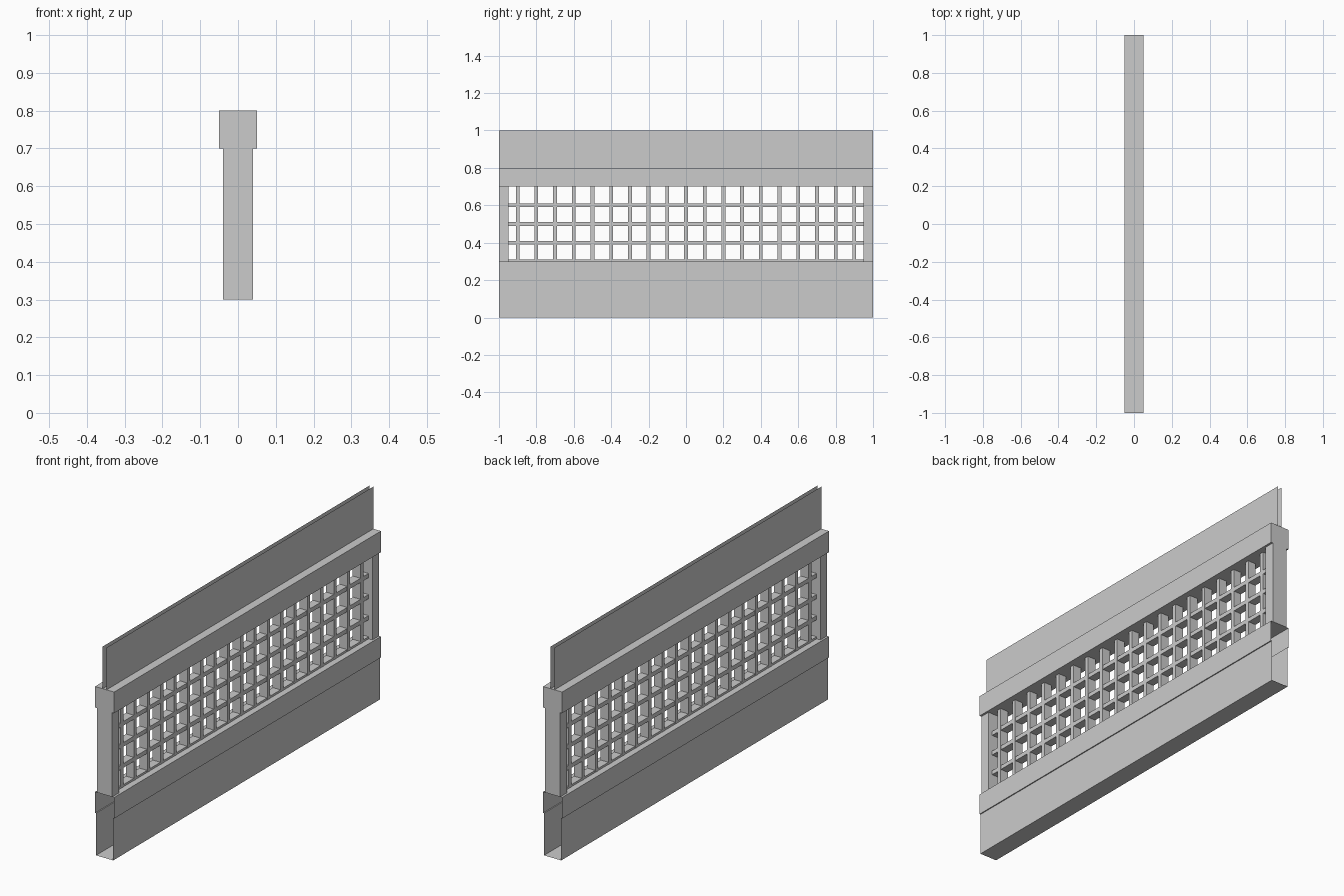
import bpy

if "Cube" in bpy.data.objects:
    bpy.data.objects.remove(bpy.data.objects["Cube"])


def mesh(name, verts, faces):
    me = bpy.data.meshes.new(name)
    me.from_pydata(verts, [], faces)
    ob = bpy.data.objects.new(name, me)
    bpy.context.collection.objects.link(ob)
    return ob


def box(name, x, y0, y1, z0, z1):
    """Closed box, symmetric in x."""
    v = [(sx, y, z) for sx in (-x, x) for y in (y0, y1) for z in (z0, z1)]
    f = [(0, 1, 3, 2), (4, 6, 7, 5), (0, 4, 5, 1), (2, 3, 7, 6), (0, 2, 6, 4), (1, 5, 7, 3)]
    return mesh(name, v, f)


def sheet(name, profile):
    """Open sheet: an (x, z) profile swept along the full length, without end caps."""
    n = len(profile)
    v = [(x, y, z) for y in (-1, 1) for x, z in profile]
    return mesh(name, v, [(i, i + 1, n + i + 1, n + i) for i in range(n - 1)])


# open-ended base trough and the wider band capping it
sheet("base", [(-.045, .2), (-.045, 0), (.045, 0), (.045, .2)])
sheet("band", [(-.045, .2), (-.05, .2), (-.05, .3), (.05, .3), (.05, .2), (.045, .2)])

# top rail and end posts
box("top_rail", .05, -1, 1, .7, .8)
for s in (-1, 1):
    a, b = sorted((s, s * .95))
    box("end_post", .04, a, b, .3, .7)

# lattice
for i in range(-9, 10):
    box("lattice_upright", .021, i * .1 - .01, i * .1 + .01, .3, .7)
for z in (.3, .4, .5, .6):
    box("lattice_bar", .02, -.95, .95, max(z - .01, .3), z + .01)

# pair of thin panes standing on the rail
for x in (-.01, .01):
    sheet("pane", [(x, .8), (x, 1)])
